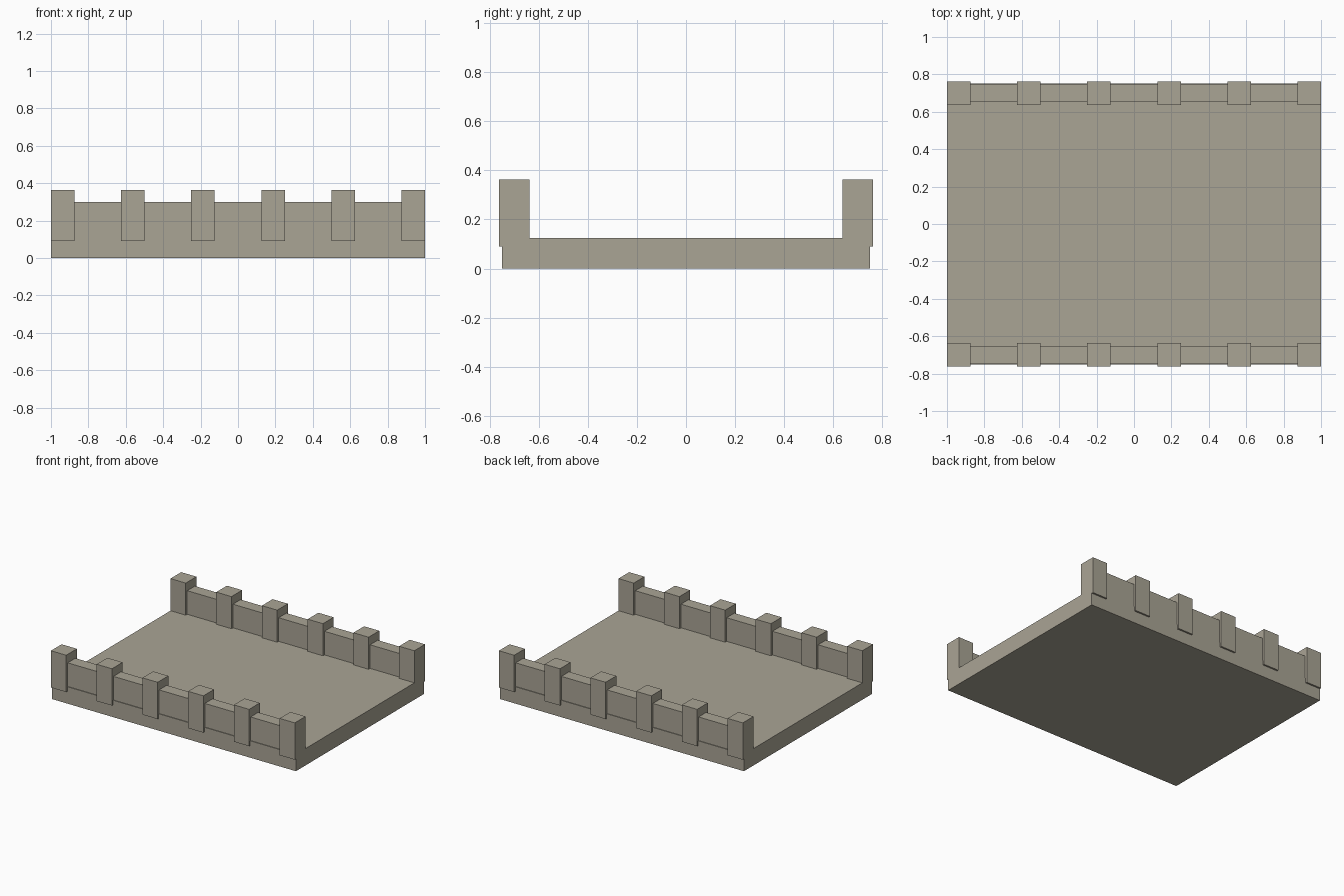
import bpy

if "Cube" in bpy.data.objects:
    bpy.data.objects.remove(bpy.data.objects["Cube"])

# Warm grey stone colour
stone = bpy.data.materials.new("stone")
stone.diffuse_color = (0.40, 0.373, 0.30, 1)
stone.use_nodes = True
stone.node_tree.nodes["Principled BSDF"].inputs["Base Color"].default_value = stone.diffuse_color


def box(name, x, y, z):
    """Box spanning the given (min, max) ranges."""
    bpy.ops.mesh.primitive_cube_add(
        size=1, location=[(a + b) / 2 for a, b in (x, y, z)])
    ob = bpy.context.object
    ob.name = name
    ob.scale = [b - a for a, b in (x, y, z)]
    bpy.ops.object.transform_apply(location=False, rotation=False, scale=True)
    ob.data.materials.append(stone)
    return ob


# Flat bridge deck
box("deck", (-1, 1), (-0.75, 0.75), (0, 0.125))

# Parapet wall and evenly spaced posts along both long edges
for side, sy in (("front", -1), ("back", 1)):
    y = 0.7 * sy
    box(f"{side}_parapet", (-0.995, 0.995), (y - 0.045, y + 0.045), (0.1, 0.3))
    for i in range(6):
        x = -0.9375 + 0.375 * i
        box(f"{side}_post_{i + 1}", (x - 0.0625, x + 0.0625),
            (y - 0.0625, y + 0.0625), (0.09, 0.363))
